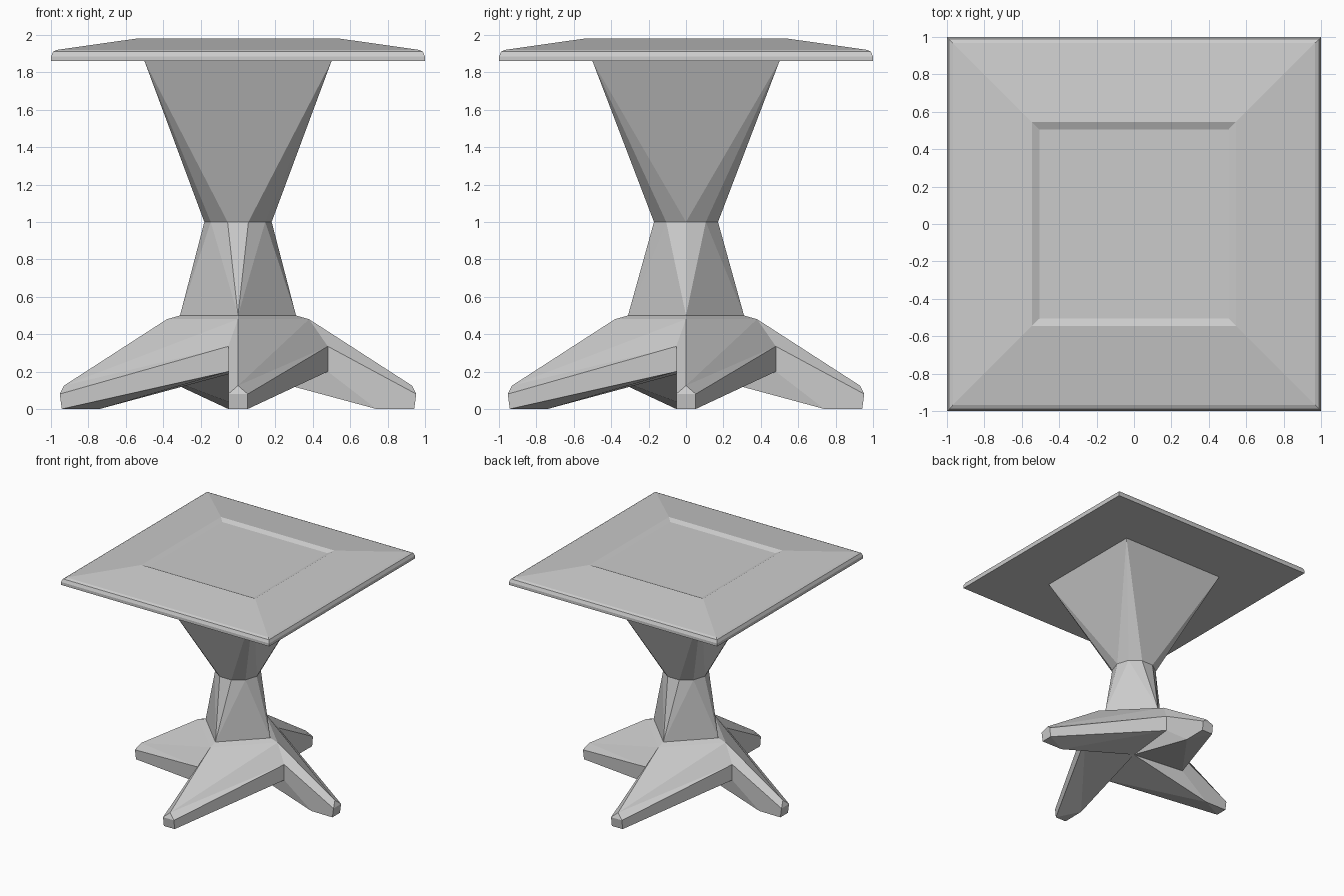
import bpy, bmesh, math
from mathutils import Matrix, Vector

cube = bpy.data.objects.get("Cube")
if cube:
    bpy.data.objects.remove(cube, do_unlink=True)

grey = bpy.data.materials.new("plain_grey")
grey.use_nodes = True
grey.diffuse_color = (0.6, 0.6, 0.6, 1)
grey.node_tree.nodes["Principled BSDF"].inputs["Base Color"].default_value = (0.6, 0.6, 0.6, 1)


def finish(name, bm):
    bmesh.ops.remove_doubles(bm, verts=bm.verts, dist=0.0005)
    bmesh.ops.recalc_face_normals(bm, faces=bm.faces)
    mesh = bpy.data.meshes.new(name)
    bm.to_mesh(mesh)
    bm.free()
    mesh.materials.append(grey)
    obj = bpy.data.objects.new(name, mesh)
    bpy.context.collection.objects.link(obj)


def ring(sides, radius, z, turn=0.0):
    return [Vector((radius * math.cos(turn + math.tau * i / sides),
                    radius * math.sin(turn + math.tau * i / sides), z))
            for i in range(sides)]


def hull(name, points):
    bm = bmesh.new()
    verts = [bm.verts.new(p) for p in points]
    bmesh.ops.convex_hull(bm, input=verts)
    finish(name, bm)


# Column: ten-sided waist, diamond foot, square head
waist = ring(10, 0.18, 1.0)
hull("lower_column", waist + ring(4, 0.31, 0.5))
hull("upper_column", waist + ring(4, 0.5 * math.sqrt(2), 1.86, math.pi / 4))

# Table top: square rings with a rounded rim and a shallow sunken middle
bm = bmesh.new()
loops = []
for half, z in ((1, 1.86), (1, 1.885), (0.988, 1.91), (0.968, 1.92),
                (0.545, 1.98), (0.505, 1.962)):
    loops.append([bm.verts.new(p) for p in ring(4, half * math.sqrt(2), z, math.pi / 4)])
for low, high in zip(loops, loops[1:]):
    for i in range(4):
        j = (i + 1) % 4
        bm.faces.new((low[i], low[j], high[j], high[i]))
bm.faces.new(loops[0])
bm.faces.new(loops[-1])
finish("table_top", bm)

# Base: one twisted leg, repeated by quarter turns and welded
quarter = Matrix.Rotation(math.pi / 2, 3, 'Z')
leg = {
    "ridge": (0.93, 0, 0.125),
    "tip_r": (0.953, -0.052, 0.08), "tip_l": (0.953, 0.052, 0.08),
    "toe_r": (0.942, -0.052, 0), "toe_l": (0.942, 0.052, 0),
    "heel": (0.74, -0.05, 0),
    "crotch_top": (0.48, -0.052, 0.335), "crotch_low": (0.48, -0.052, 0.2),
    "shoulder": (0.38, 0, 0.48), "collar": (0.31, 0, 0.5),
    "middle": (0, 0, 0.2),
}
leg = {k: Vector(v) for k, v in leg.items()}
for key in ("crotch_top", "crotch_low", "shoulder", "collar"):
    leg["next_" + key] = quarter @ leg[key]
leg_faces = (
    "toe_r toe_l tip_l tip_r", "tip_r tip_l ridge",
    "toe_r tip_r crotch_top crotch_low heel",
    "tip_r ridge shoulder crotch_top",
    "toe_l next_crotch_low next_crotch_top tip_l",
    "tip_l next_crotch_top ridge", "ridge next_crotch_top next_shoulder",
    "ridge next_shoulder shoulder",
    "shoulder next_shoulder next_collar collar",
    "toe_r heel toe_l", "heel next_crotch_low toe_l",
    "heel middle next_crotch_low", "heel crotch_low middle",
)
bm = bmesh.new()
for turn in range(4):
    spin = Matrix.Rotation(turn * math.pi / 2, 3, 'Z')
    verts = {k: bm.verts.new(spin @ v) for k, v in leg.items()}
    for face in leg_faces:
        bm.faces.new([verts[k] for k in face.split()])
finish("four_leg_base", bm)
